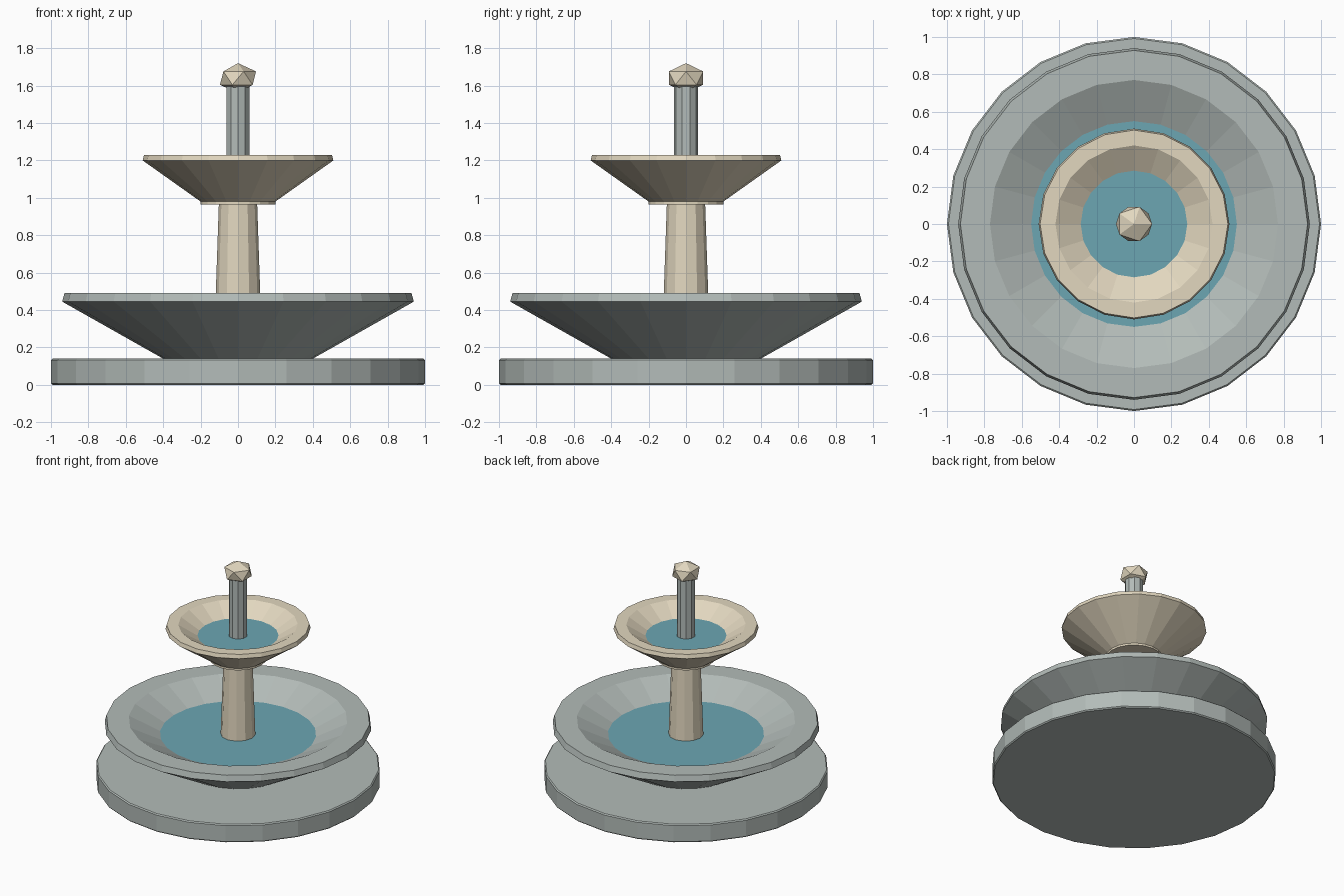
import bpy, bmesh
from math import sin, cos, pi

if "Cube" in bpy.data.objects:
    bpy.data.objects.remove(bpy.data.objects["Cube"])


def material(name, rgb):
    m = bpy.data.materials.new(name)
    m.diffuse_color = (*rgb, 1)
    m.use_nodes = True
    m.node_tree.nodes["Principled BSDF"].inputs["Base Color"].default_value = m.diffuse_color
    return m


grey_stone = material("grey_stone", (0.45, 0.50, 0.48))
cream_stone = material("cream_stone", (0.76, 0.68, 0.52))
water = material("water", (0.15, 0.38, 0.45))


def finish(bm, name, mat):
    bmesh.ops.recalc_face_normals(bm, faces=bm.faces)
    mesh = bpy.data.meshes.new(name)
    bm.to_mesh(mesh)
    bm.free()
    mesh.materials.append(mat)
    obj = bpy.data.objects.new(name, mesh)
    bpy.context.collection.objects.link(obj)
    return obj


def lathe(name, profile, sides, mat):
    """Revolve (radius, height) points round z; both ends are capped."""
    bm = bmesh.new()
    rings = [[bm.verts.new((r * sin(2 * pi * i / sides), r * cos(2 * pi * i / sides), z))
              for i in range(sides)] for r, z in profile]
    for a, b in zip(rings, rings[1:]):
        for i in range(sides):
            j = (i + 1) % sides
            bm.faces.new((a[i], a[j], b[j], b[i]))
    bm.faces.new(rings[0])
    bm.faces.new(rings[-1])
    return finish(bm, name, mat)


# Round plinth with a slightly eased edge
lathe("base", [(0.992, 0), (1, 0.008), (1, 0.132), (0.992, 0.14)], 24, grey_stone)

# Lower bowl and its water
lathe("lower_bowl", [(0.40, 0.14), (0.94, 0.445), (0.928, 0.49), (0.77, 0.49), (0.40, 0.305)],
      24, grey_stone)
lathe("lower_water", [(0.54, 0.375), (0.55, 0.38)], 24, water)

# Tapered pedestal
lathe("pedestal", [(0.127, 0.25), (0.102, 0.98)], 12, cream_stone)

# Upper bowl and its water
lathe("upper_bowl", [(0.20, 0.965), (0.20, 0.98), (0.51, 1.20), (0.502, 1.23),
                     (0.42, 1.23), (0.16, 1.066)], 20, cream_stone)
lathe("upper_water", [(0.277, 1.14), (0.285, 1.145)], 20, water)

# Spout column
lathe("spout_column", [(0.065, 1.04), (0.065, 1.61)], 10, grey_stone)

# Faceted finial, slightly flattened
bm = bmesh.new()
bmesh.ops.create_icosphere(bm, subdivisions=1, radius=0.108)
bmesh.ops.scale(bm, vec=(1, 1, 0.74), verts=bm.verts)
bmesh.ops.translate(bm, vec=(0, 0, 1.64), verts=bm.verts)
finish(bm, "finial", cream_stone)
